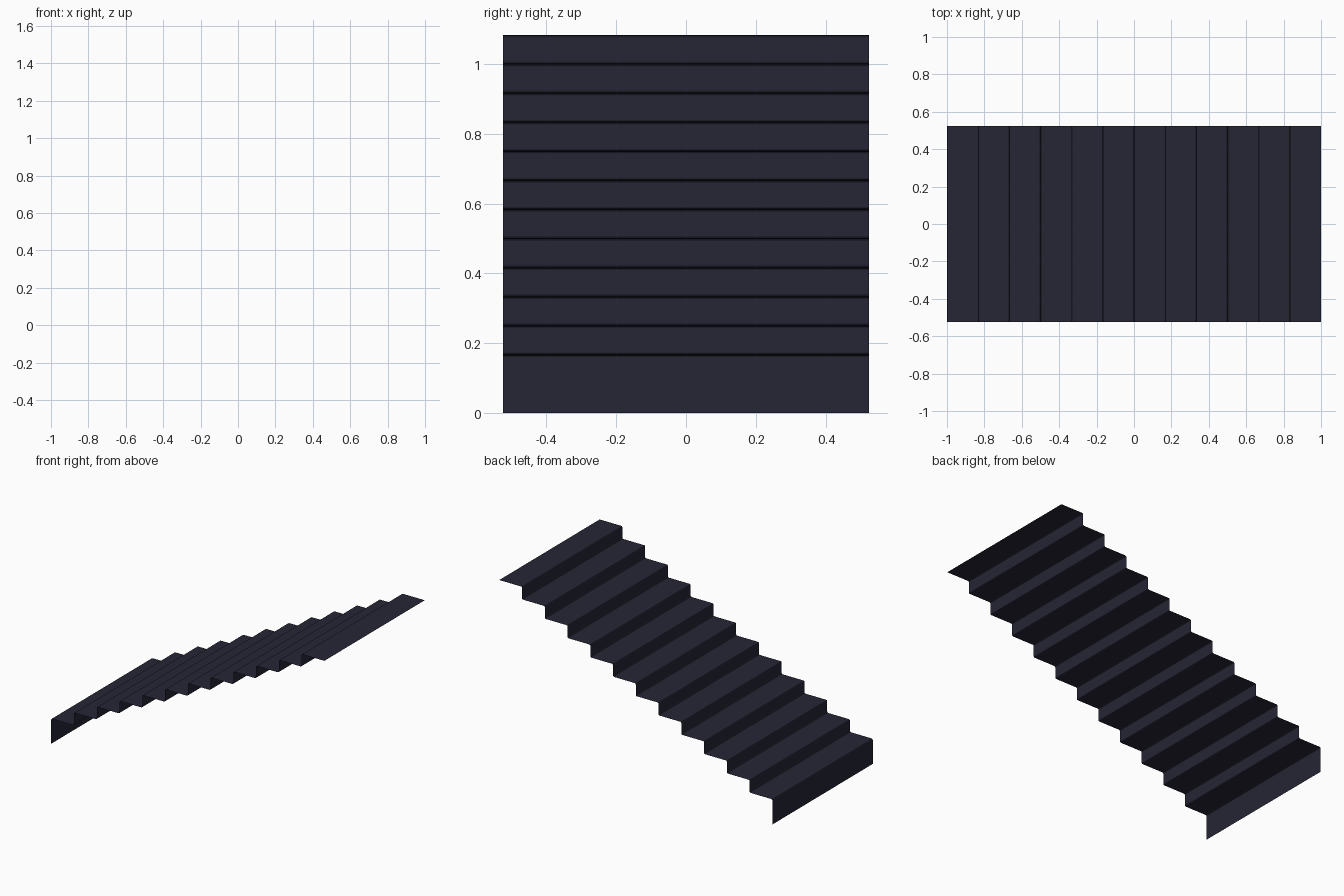
import bpy
import bmesh

if "Cube" in bpy.data.objects:
    bpy.data.objects.remove(bpy.data.objects["Cube"])

STEPS = 12
RUN = 2.0 / STEPS
RISE = RUN / 2
HALF_WIDTH = 0.525

mat = bpy.data.materials.new("dark slate")
mat.diffuse_color = (0.019, 0.019, 0.036, 1)
mat.use_nodes = True
mat.node_tree.nodes["Principled BSDF"].inputs["Base Color"].default_value = mat.diffuse_color

# Stepped profile: a tall first riser, then alternating treads and risers
profile = [(-1.0, 0.0)]
for i in range(STEPS):
    z = (i + 2) * RISE
    profile += [(-1 + i * RUN, z), (-1 + (i + 1) * RUN, z)]

# Sweep the profile across the width as a thin open sheet
bm = bmesh.new()
rows = [[bm.verts.new((x, y, z)) for y in (-HALF_WIDTH, HALF_WIDTH)] for x, z in profile]
for a, b in zip(rows, rows[1:]):
    bm.faces.new((a[0], b[0], b[1], a[1]))

# Slightly rounded folds
folds = [e for e in bm.edges if len(e.link_faces) == 2]
bmesh.ops.bevel(bm, geom=folds, offset=0.007, segments=2, profile=0.5, affect='EDGES')

# Treads face up, risers face the climber
bm.normal_update()
top = max(bm.faces, key=lambda f: f.calc_center_median().z)
if top.normal.z < 0:
    bmesh.ops.reverse_faces(bm, faces=bm.faces[:])

mesh = bpy.data.meshes.new("stair_sheet")
bm.to_mesh(mesh)
bm.free()
mesh.materials.append(mat)
stairs = bpy.data.objects.new("stair_sheet", mesh)
bpy.context.collection.objects.link(stairs)
